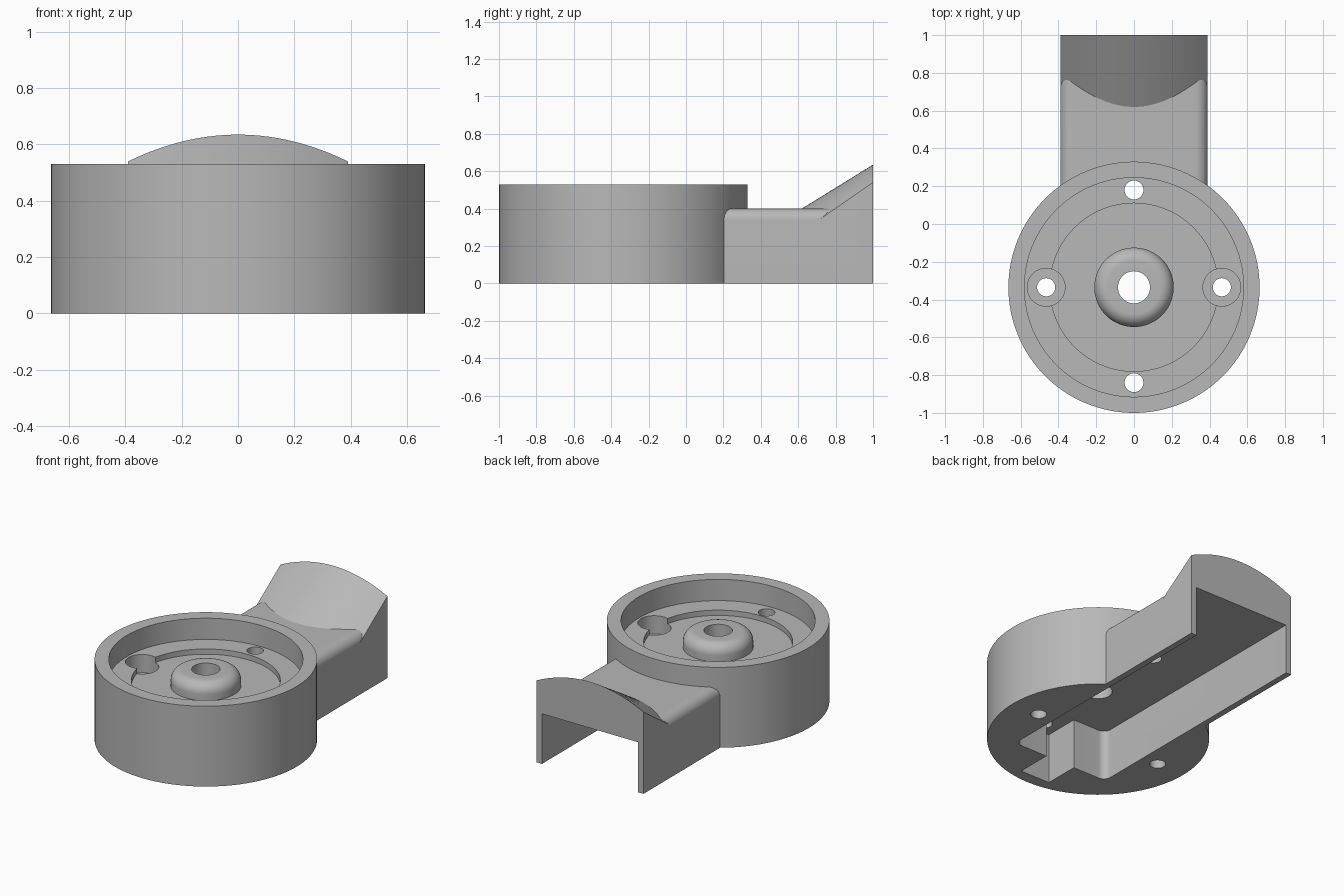
import bpy, bmesh
from math import sin, cos, pi, tau

if "Cube" in bpy.data.objects:
    bpy.data.objects.remove(bpy.data.objects["Cube"])

HUB_Y = -0.335
HUB_R = 0.665
HUB_H = 0.53
ARM_W = 0.39
FILLET = 0.06

grey = bpy.data.materials.new("plain grey")
grey.use_nodes = True
color = (0.48, 0.48, 0.48, 1)
grey.diffuse_color = color
grey.node_tree.nodes["Principled BSDF"].inputs["Base Color"].default_value = color


def finish(name, bm):
    bmesh.ops.recalc_face_normals(bm, faces=bm.faces)
    mesh = bpy.data.meshes.new(name)
    bm.to_mesh(mesh)
    bm.free()
    mesh.materials.append(grey)
    obj = bpy.data.objects.new(name, mesh)
    bpy.context.collection.objects.link(obj)
    return obj


def cylinder(name, x, y, r, z0, z1, sides=48):
    bm = bmesh.new()
    bmesh.ops.create_cone(bm, cap_ends=True, segments=sides, radius1=r, radius2=r, depth=z1 - z0)
    bmesh.ops.translate(bm, vec=(x, y, (z0 + z1) / 2), verts=bm.verts)
    return finish(name, bm)


def prism(name, outline, z0, z1):
    bm = bmesh.new()
    face = bm.faces.new([bm.verts.new((x, y, z0)) for x, y in outline])
    out = bmesh.ops.extrude_face_region(bm, geom=[face])["geom"]
    top = [v for v in out if isinstance(v, bmesh.types.BMVert)]
    bmesh.ops.translate(bm, vec=(0, 0, z1 - z0), verts=top)
    return finish(name, bm)


def lathe(name, profile, y, sides=128):
    bm = bmesh.new()
    verts = [bm.verts.new((r, 0, z)) for r, z in profile]
    edges = [bm.edges.new(pair) for pair in zip(verts, verts[1:])]
    bmesh.ops.spin(bm, geom=verts + edges, axis=(0, 0, 1), cent=(0, 0, 0),
                   angle=tau, steps=sides, use_duplicate=False)
    bmesh.ops.remove_doubles(bm, verts=bm.verts, dist=0.0005)
    bmesh.ops.translate(bm, vec=(0, y, 0), verts=bm.verts)
    return finish(name, bm)


def combine(target, other, operation):
    other.hide_render = True
    mod = target.modifiers.new(operation.lower(), "BOOLEAN")
    mod.operation = operation
    mod.solver = "EXACT"
    mod.object = other
    bpy.context.view_layer.objects.active = target
    bpy.ops.object.modifier_apply(modifier=mod.name)
    bpy.data.objects.remove(other)


# Arm: side profiles lofted across the width, with rounded shoulders and a flared lip
def arm_profile(x, height):
    t = (x / ARM_W) ** 2
    tip = 0.635 - 0.095 * t
    slope = 0.618 + 0.075 * t
    bend = 1 - (tip - height) / slope
    return [(0, 0), (0, height), (bend, height), (1, tip), (1, 0)]


flat = ARM_W - FILLET
columns = [(flat * i / 12, 0.40) for i in range(13)]
columns += [(flat + FILLET * sin(a), 0.34 + FILLET * cos(a))
            for a in (pi / 2 * i / 8 for i in range(1, 9))]
columns = [(-x, h) for x, h in reversed(columns[1:])] + columns

bm = bmesh.new()
rows = [[bm.verts.new((x, y, z)) for y, z in arm_profile(x, h)] for x, h in columns]
for a, b in zip(rows, rows[1:]):
    for i in range(len(a)):
        j = (i + 1) % len(a)
        bm.faces.new((a[i], a[j], b[j], b[i]))
bm.faces.new(rows[0])
bm.faces.new(rows[-1])
arm = finish("arm", bm)

# Round hub joined with the arm
body = cylinder("mount_body", 0, HUB_Y, HUB_R, 0, HUB_H, 128)
combine(body, arm, "UNION")

# Stepped recess that leaves a rounded central boss
boss = [(0.14 + 0.07 * cos(a), 0.395 + 0.07 * sin(a)) for a in (pi / 2 * i / 10 for i in range(11))]
recess = [(0, 0.7), (0.58, 0.7), (0.58, 0.39), (0.445, 0.39), (0.445, 0.355), (0.21, 0.355)]
combine(body, lathe("recess_cutter", recess + boss + [(0, 0.465)], HUB_Y), "DIFFERENCE")

# Channel underneath, with rounded inner corners and a narrow end notch
SLOT_W, NOTCH_W, CORNER = 0.35, 0.107, 0.05
slot_y, notch_y = HUB_Y - 0.353, HUB_Y - 0.587
half = [(NOTCH_W, notch_y), (NOTCH_W, slot_y)]
half += [(SLOT_W - CORNER + CORNER * sin(a), slot_y + CORNER - CORNER * cos(a))
         for a in (pi / 2 * i / 8 for i in range(9))]
half.append((SLOT_W, 1.2))
outline = half + [(-x, y) for x, y in reversed(half)]
combine(body, prism("channel_cutter", outline, -0.2, 0.33), "DIFFERENCE")

# Centre bore, front and back holes, and side holes with counterbores
holes = [(0, HUB_Y, 0.085, -0.2), (0, 0.18, 0.05, -0.2), (0, -0.84, 0.05, -0.2)]
for side in (-1, 1):
    holes += [(side * 0.465, HUB_Y, 0.1, 0.27), (side * 0.465, HUB_Y, 0.048, -0.2)]
for x, y, r, bottom in holes:
    combine(body, cylinder("hole_cutter", x, y, r, bottom, 0.8), "DIFFERENCE")

# Smooth curves, sharp edges
bpy.ops.object.select_all(action="DESELECT")
body.select_set(True)
bpy.context.view_layer.objects.active = body
bpy.ops.object.shade_smooth_by_angle(angle=pi / 7)
